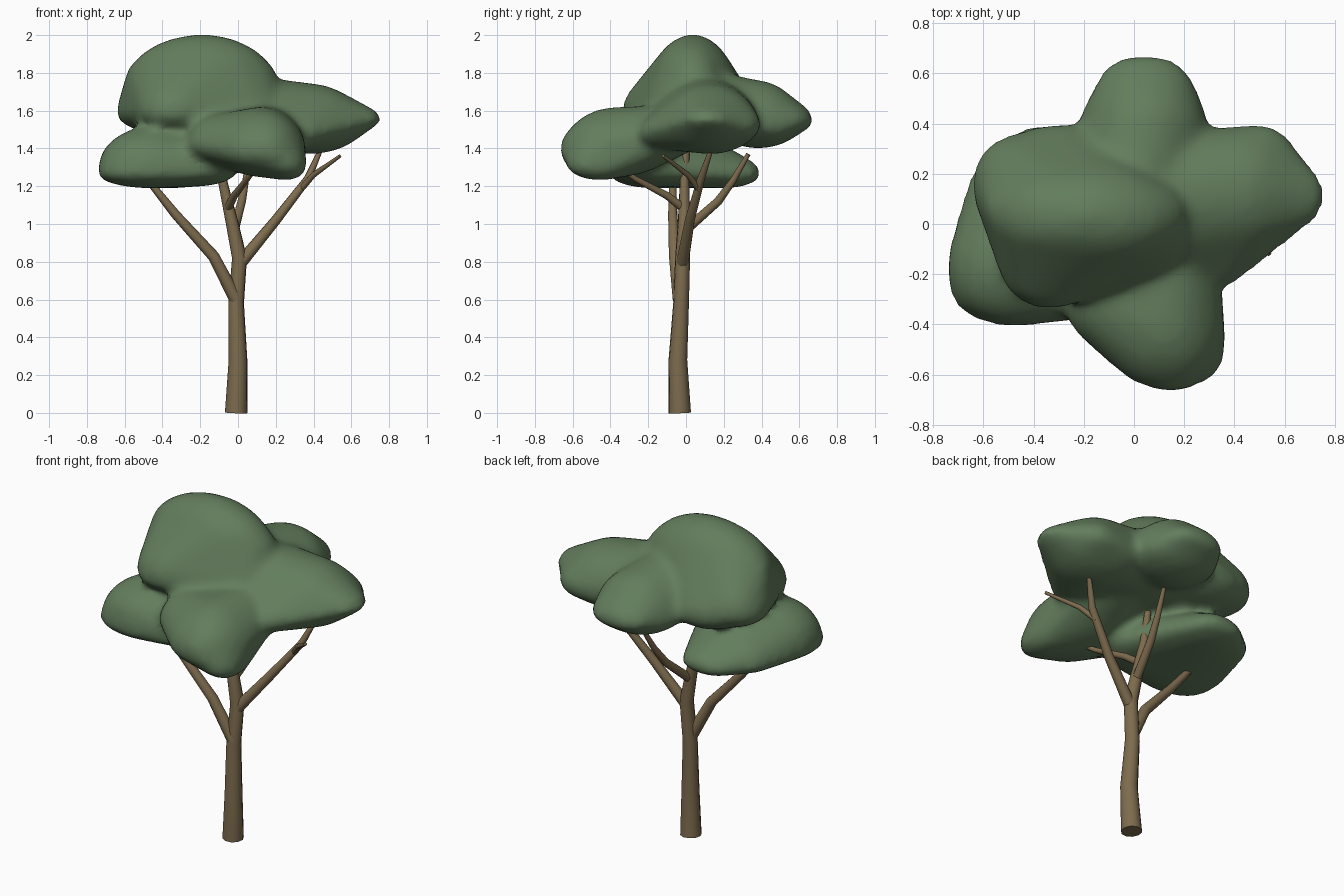
import bpy, bmesh, math
from mathutils import Vector, noise

if "Cube" in bpy.data.objects:
    bpy.data.objects.remove(bpy.data.objects["Cube"])


def material(name, color):
    m = bpy.data.materials.new(name)
    m.diffuse_color = (*color, 1)
    m.use_nodes = True
    m.node_tree.nodes["Principled BSDF"].inputs["Base Color"].default_value = m.diffuse_color
    return m


leaf_green = material("leaf green", (0.125, 0.205, 0.108))
bark_brown = material("bark brown", (0.205, 0.148, 0.076))


def smooth(ob, angle):
    bpy.ops.object.select_all(action='DESELECT')
    ob.select_set(True)
    bpy.context.view_layer.objects.active = ob
    bpy.ops.object.shade_smooth_by_angle(angle=math.radians(angle))


def limb(name, points):
    """Tapered round limb through (x, y, z, radius) points."""
    cu = bpy.data.curves.new(name, 'CURVE')
    cu.dimensions = '3D'
    cu.bevel_depth = 1
    cu.bevel_resolution = 3
    cu.use_fill_caps = True
    sp = cu.splines.new('POLY')
    sp.points.add(len(points) - 1)
    for p, (x, y, z, r) in zip(sp.points, points):
        p.co = (x, y, z, 1)
        p.radius = r
    tmp = bpy.data.objects.new(name + "_path", cu)
    bpy.context.collection.objects.link(tmp)
    bpy.context.view_layer.update()
    dg = bpy.context.evaluated_depsgraph_get()
    me = bpy.data.meshes.new_from_object(tmp.evaluated_get(dg))
    bpy.data.objects.remove(tmp)
    ob = bpy.data.objects.new(name, me)
    bpy.context.collection.objects.link(ob)
    me.materials.clear()
    me.materials.append(bark_brown)
    smooth(ob, 50)


ball = bmesh.new()
bmesh.ops.create_icosphere(ball, subdivisions=3, radius=1)
DIRECTIONS = [v.co.normalized() for v in ball.verts]
ball.free()


def lobe_points(center, rx, ry, up, down, ph=2.2, pv=1.9, grow=0.018):
    """Dome with a boxier outline from above and a tapering rim."""
    c = Vector(center)
    for d in DIRECTIONS:
        g = (abs(d.x) ** ph + abs(d.y) ** ph) ** (1 / ph)
        d = d / (g ** pv + abs(d.z) ** pv) ** (1 / pv)
        rz = up if d.z > 0 else down
        p = Vector((d.x * (rx + grow), d.y * (ry + grow), d.z * (rz + grow * 0.6)))
        lump = 1 + 0.08 * noise.noise((c + p) * 5)
        yield c + Vector((p.x * lump, p.y * lump, p.z))


def mass(bm, lobes):
    """One foliage mass: the skin stretched around several lobes."""
    part = bmesh.new()
    for args in lobes:
        for p in lobe_points(*args):
            part.verts.new(p)
    bmesh.ops.convex_hull(part, input=part.verts[:])
    loose = [v for v in part.verts if not v.link_faces]
    bmesh.ops.delete(part, geom=loose, context='VERTS')
    bmesh.ops.recalc_face_normals(part, faces=part.faces[:])
    tmp = bpy.data.meshes.new("mass")
    part.to_mesh(tmp)
    part.free()
    bm.from_mesh(tmp)
    bpy.data.meshes.remove(tmp)


# Trunk and its leaning upper part
limb("trunk", [(-.01, -.033, 0, .06), (0, -.043, .28, .05), (-.01, -.026, .58, .042),
               (.008, -.018, .82, .04), (-.03, -.01, 1.0, .034),
               (-.08, -.008, 1.22, .025), (-.1, 0, 1.42, .018)])

# Branches
limb("left_branch", [(-.01, -.035, .6, .036), (-.13, -.06, .83, .031),
                     (-.33, -.07, 1.05, .025), (-.45, -.07, 1.2, .019),
                     (-.5, -.07, 1.27, .016)])
limb("right_branch", [(.01, -.02, .79, .034), (.2, .02, 1.02, .027),
                      (.37, .08, 1.24, .021), (.44, .135, 1.4, .012)])
limb("right_twig", [(.33, .07, 1.18, .017), (.4, .01, 1.26, .015), (.54, -.12, 1.36, .009)])
limb("back_branch", [(-.02, 0, .97, .026), (.02, .17, 1.12, .023),
                     (.04, .25, 1.23, .018), (.06, .33, 1.37, .012)])
limb("front_branch", [(-.055, -.01, 1.08, .023), (-.02, -.1, 1.15, .02),
                      (.05, -.27, 1.24, .015), (.09, -.34, 1.29, .012)])

# Canopy: five foliage masses fused into one soft body
bm = bmesh.new()
crown = [((-.19, .035, 1.75), .385, .20, .245, .1),
         ((-.42, .15, 1.60), .21, .19, .19, .11),
         ((-.33, -.12, 1.59), .205, .20, .19, .10),
         ((-.30, .20, 1.57), .22, .18, .15, .11),
         ((-.01, .02, 1.56), .25, .24, .22, .13)]
right = [((.38, .13, 1.52), .27, .24, .215, .14),
         ((.63, .11, 1.55), .11, .11, .07, .04),
         ((.48, .25, 1.52), .14, .13, .11, .08),
         ((.33, -.08, 1.48), .12, .15, .11, .08),
         ((.10, .10, 1.58), .22, .24, .19, .15)]
back = [((.04, .38, 1.53), .235, .22, .22, .12),
        ((.04, .53, 1.54), .18, .125, .11, .05),
        ((.00, .18, 1.60), .22, .15, .19, .10)]
front = [((.12, -.37, 1.39), .22, .28, .22, .13),
         ((.26, -.46, 1.31), .09, .15, .13, .07),
         ((.14, -.08, 1.47), .18, .18, .15, .09),
         ((-.11, -.30, 1.42), .15, .17, .15, .09)]
lower_left = [((-.47, -.17, 1.27), .265, .23, .24, .07),
              ((-.41, .11, 1.27), .25, .18, .16, .065),
              ((-.35, .21, 1.26), .17, .17, .10, .06),
              ((-.21, -.17, 1.28), .18, .19, .18, .07)]
for lobes in (crown, right, back, front, lower_left):
    mass(bm, lobes)
me = bpy.data.meshes.new("canopy")
bm.to_mesh(me)
bm.free()
me.materials.append(leaf_green)
canopy = bpy.data.objects.new("canopy", me)
bpy.context.collection.objects.link(canopy)
rm = canopy.modifiers.new("fuse", 'REMESH')
rm.mode = 'VOXEL'
rm.voxel_size = 0.025
rm.use_smooth_shade = True
sm = canopy.modifiers.new("soften", 'SMOOTH')
sm.factor = 0.5
sm.iterations = 8
